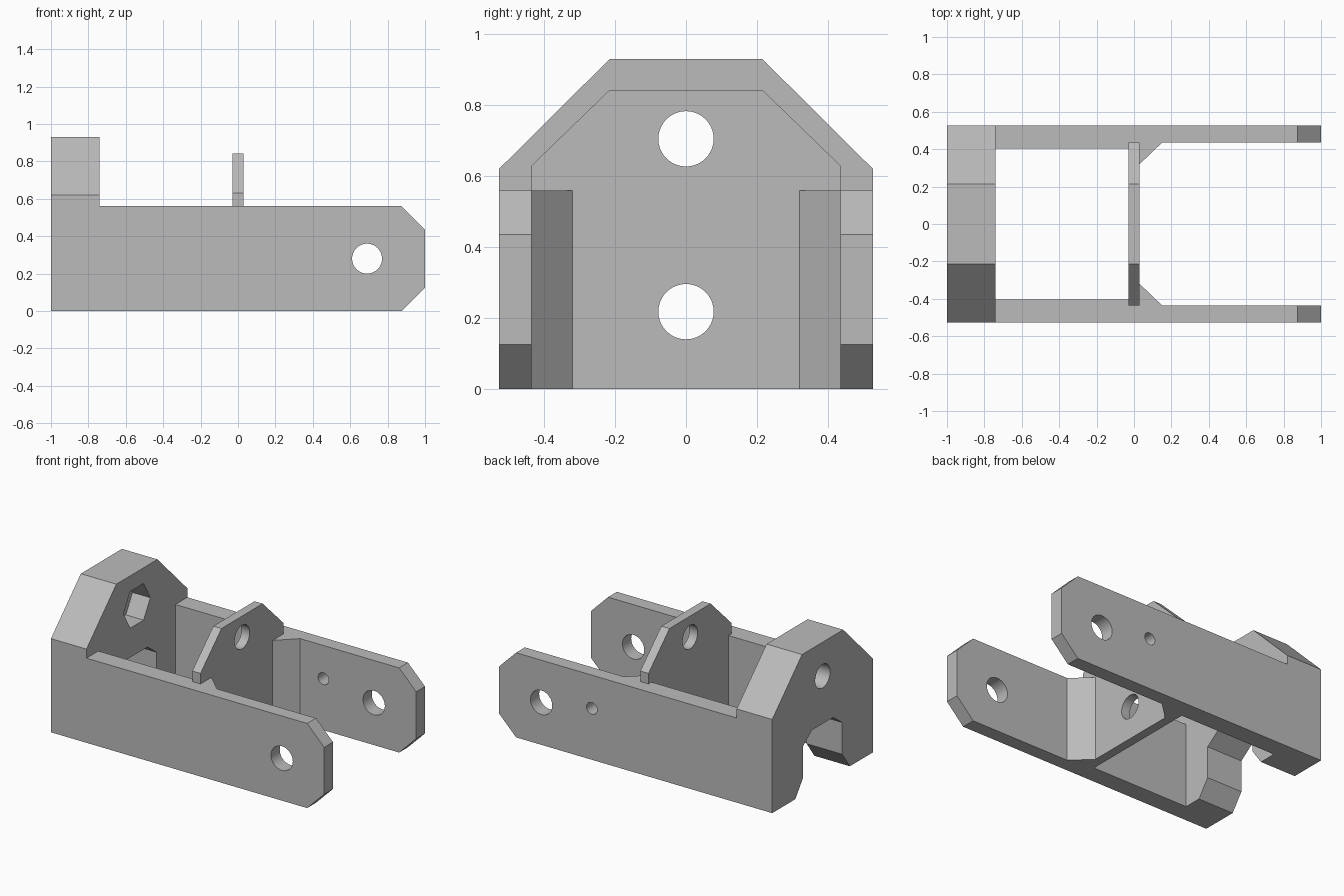
import bpy, bmesh, math
from mathutils import Vector

cube = bpy.data.objects.get("Cube")
if cube:
    bpy.data.objects.remove(cube, do_unlink=True)

grey = bpy.data.materials.new("plain_grey")
grey.use_nodes = True
grey.diffuse_color = (0.5, 0.5, 0.5, 1)
grey.node_tree.nodes["Principled BSDF"].inputs["Base Color"].default_value = (0.5, 0.5, 0.5, 1)

PLACE = {
    "x": lambda a, b, d: (d, a, b),
    "y": lambda a, b, d: (a, d, b),
    "z": lambda a, b, d: (a, b, d),
}


def prism(name, points, axis, lo, hi):
    """Extrude a 2D outline along an axis."""
    bm = bmesh.new()
    place = PLACE[axis]
    face = bm.faces.new([bm.verts.new(place(a, b, lo)) for a, b in points])
    out = bmesh.ops.extrude_face_region(bm, geom=[face])
    shift = Vector(place(0, 0, hi - lo))
    bmesh.ops.translate(bm, vec=shift, verts=[v for v in out["geom"] if isinstance(v, bmesh.types.BMVert)])
    bmesh.ops.recalc_face_normals(bm, faces=bm.faces)
    mesh = bpy.data.meshes.new(name)
    bm.to_mesh(mesh)
    bm.free()
    mesh.materials.append(grey)
    ob = bpy.data.objects.new(name, mesh)
    bpy.context.collection.objects.link(ob)
    return ob


def circle(a, b, r, n=40):
    return [(a + r * math.cos(math.tau * i / n), b + r * math.sin(math.tau * i / n)) for i in range(n)]


def combine(ob, tool, operation):
    """Apply a boolean and remove the tool."""
    mod = ob.modifiers.new("combine", "BOOLEAN")
    mod.operation, mod.solver, mod.object = operation, "EXACT", tool
    bpy.context.view_layer.objects.active = ob
    bpy.ops.object.modifier_apply(modifier=mod.name)
    bpy.data.objects.remove(tool, do_unlink=True)


def mirrored(half):
    """Close a half outline given from the right side upward."""
    return half + [(-a, b) for a, b in reversed(half)]


# Rear block with arched opening, round bore and hexagonal recess
W = 0.527
body = prism("clevis_bracket", mirrored([(W, 0), (W, 0.62), (0.215, 0.93)]), "x", -1, -0.74)
arch = mirrored([(0.37, -0.1), (0.285, 0), (0.205, 0.11), (0.205, 0.32), (0.11, 0.39)])
combine(body, prism("arch_cutter", arch, "x", -1.1, -0.6), "DIFFERENCE")
combine(body, prism("bore_cutter", circle(0, 0.705, 0.078), "x", -1.1, -0.6), "DIFFERENCE")
combine(body, prism("recess_cutter", circle(0, 0.705, 0.14, 6), "x", -0.87, -0.6), "DIFFERENCE")

# Side arms with gussets, chamfered ends and pivot holes
plan = [(-0.74, W), (-0.74, 0.403), (0, 0.403), (0, 0.32), (0.03, 0.32), (0.15, 0.435), (1, 0.435), (1, W)]
side = [(-1.2, 0), (0.875, 0), (1, 0.125), (1, 0.435), (0.875, 0.56), (-1.2, 0.56)]
for s in (-1, 1):
    arm = prism("arm", [(x, s * y) for x, y in plan], "z", -0.1, 0.7)
    combine(arm, prism("side_outline", side, "y", -1, 1), "INTERSECT")
    combine(arm, prism("pivot_cutter", circle(0.69, 0.28, 0.08), "y", -1, 1), "DIFFERENCE")
    if s > 0:
        combine(arm, prism("pin_cutter", circle(0.32, 0.34, 0.039), "y", -1, 1), "DIFFERENCE")
    combine(body, arm, "UNION")

# Cross web with two bores
web = prism("web", mirrored([(0.435, 0), (0.435, 0.63), (0.215, 0.843)]), "x", -0.03, 0.03)
for z in (0.705, 0.218):
    combine(web, prism("web_cutter", circle(0, z, 0.078), "x", -0.2, 0.2), "DIFFERENCE")
combine(body, web, "UNION")

# Clean flat regions and shade
bm = bmesh.new()
bm.from_mesh(body.data)
bmesh.ops.remove_doubles(bm, verts=bm.verts, dist=0.0005)
bmesh.ops.dissolve_limit(bm, angle_limit=0.01, verts=bm.verts, edges=bm.edges)
bm.to_mesh(body.data)
bm.free()
bpy.ops.object.select_all(action="DESELECT")
body.select_set(True)
bpy.context.view_layer.objects.active = body
bpy.ops.object.shade_smooth_by_angle(angle=math.radians(25))
